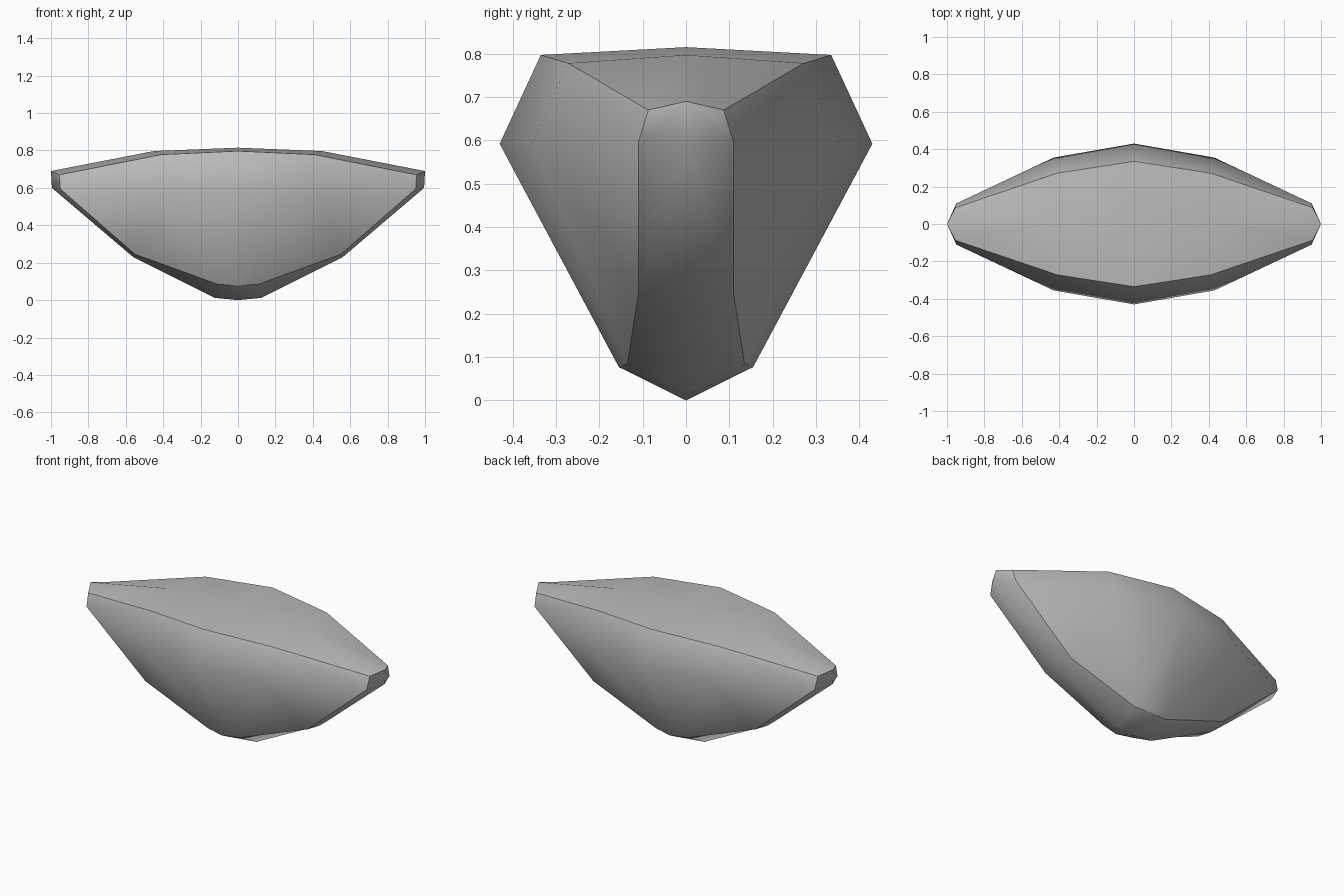
import bpy
import bmesh

# Remove the default cube
cube = bpy.data.objects.get("Cube")
if cube:
    bpy.data.objects.remove(cube, do_unlink=True)

# Flat stone grey
stone = bpy.data.materials.new("stone_grey")
stone.use_nodes = True
colour = (0.5, 0.5, 0.5, 1)
stone.diffuse_color = colour
stone.node_tree.nodes["Principled BSDF"].inputs["Base Color"].default_value = colour

# One quarter of the body: rows from the top ridge to the keel, columns from middle to end
ridge = [(0, 0, 0.815), (0.45, 0, 0.797), (1, 0, 0.69)]
top_rim = [(0, -0.335, 0.797), (0.41, -0.272, 0.778), (0.955, -0.087, 0.67)]
waist = [(0, -0.43, 0.592), (0.43, -0.355, 0.595), (0.95, -0.11, 0.595)]
low_rim = [(0, -0.155, 0.077), (0.11, -0.135, 0.085), (0.55, -0.11, 0.245)]
keel = [(0, 0, 0), (0.125, 0, 0.012), (0.56, 0, 0.23)]
tip = (0.995, 0, 0.6)

bm = bmesh.new()
rows = [[bm.verts.new(p) for p in row] for row in (ridge, top_rim, waist, low_rim, keel)]
tip_vert = bm.verts.new(tip)


def strip(upper, lower):
    for i in range(2):
        bm.faces.new((upper[i], lower[i], lower[i + 1], upper[i + 1]))


for upper, lower in zip(rows, rows[1:]):
    strip(upper, lower)

# Narrow end band
r, t, w, l, k = [row[2] for row in rows]
bm.faces.new((r, t, w, tip_vert))
bm.faces.new((tip_vert, w, l, k))

# Crisp border around the top, the broad sides and the end band
border = [(r, t), (t, w), (w, l)]
for row in (rows[1], rows[3]):
    border += zip(row, row[1:])
for a, b in border:
    bm.edges.get((a, b)).smooth = False

# Mirror to the other end and the other side
for axis in range(2):
    geom = bm.verts[:] + bm.edges[:] + bm.faces[:]
    bmesh.ops.mirror(bm, geom=geom, axis="XYZ"[axis], merge_dist=0.0005)
    bmesh.ops.remove_doubles(bm, verts=bm.verts[:], dist=0.0005)

bmesh.ops.recalc_face_normals(bm, faces=bm.faces[:])
for face in bm.faces:
    face.smooth = True

mesh = bpy.data.meshes.new("faceted_hull")
bm.to_mesh(mesh)
bm.free()
mesh.materials.append(stone)
hull = bpy.data.objects.new("faceted_hull", mesh)
bpy.context.collection.objects.link(hull)
